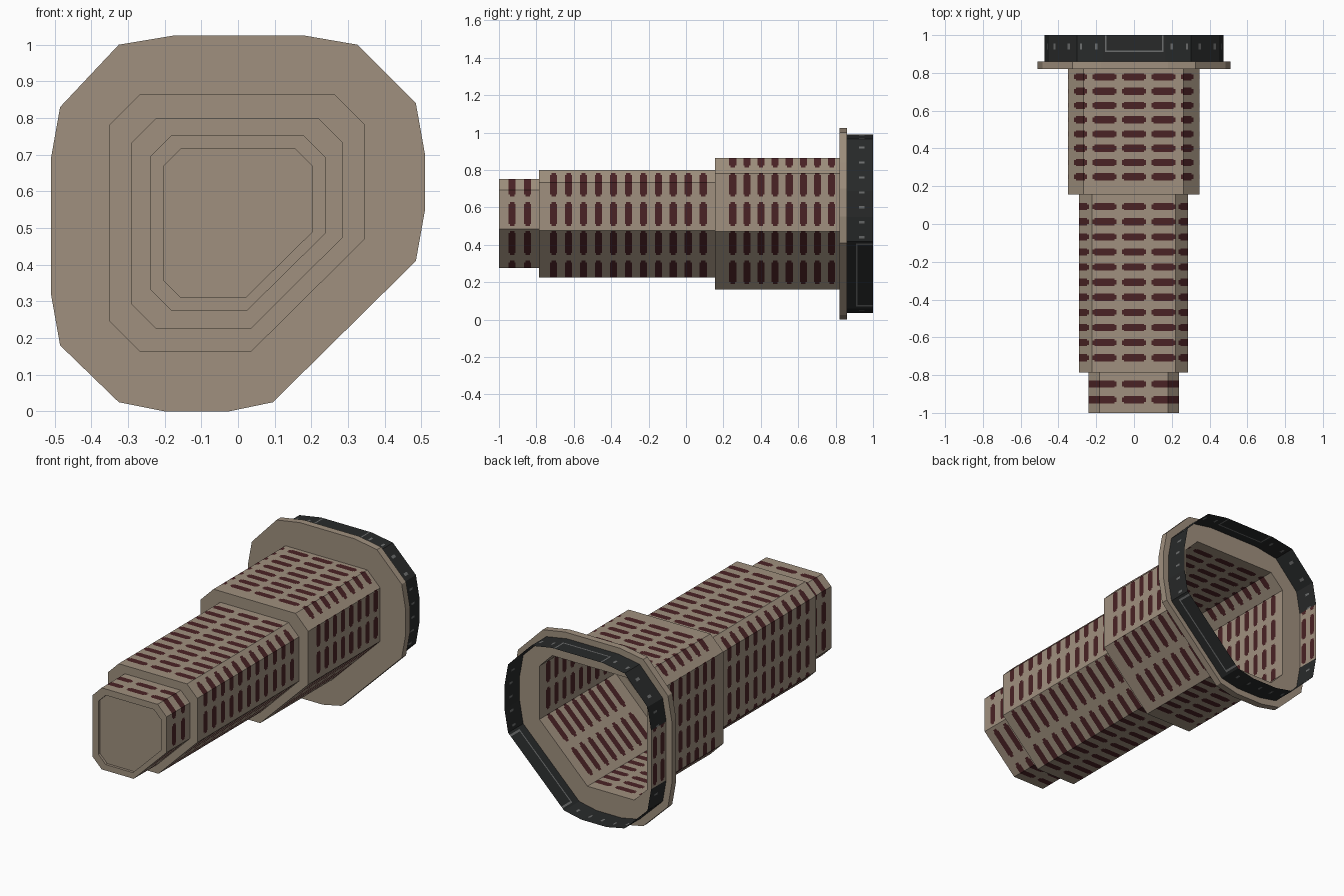
import bpy, bmesh

if "Cube" in bpy.data.objects:
    bpy.data.objects.remove(bpy.data.objects["Cube"])


def material(name, rgb):
    m = bpy.data.materials.new(name)
    m.diffuse_color = (*rgb, 1)
    m.use_nodes = True
    m.node_tree.nodes["Principled BSDF"].inputs["Base Color"].default_value = m.diffuse_color
    return m


TAN = material("warm tan", (0.35, 0.28, 0.21))
MAROON = material("dark maroon", (0.068, 0.016, 0.018))
BLACK = material("charcoal", (0.021, 0.023, 0.023))
GREY = material("mid grey", (0.15, 0.155, 0.155))
MATS = [TAN, MAROON, BLACK, GREY]


def octagon(left, right, low, high, c, x_cut, z_cut):
    """Clockwise (from the front) outline with one big lower right cut."""
    return [(left + c, high), (right - c, high), (right, high - c), (right, z_cut),
            (x_cut, low), (left + c, low), (left, low + c), (left, high - c)]


CAP = octagon(-0.203, 0.203, 0.31, 0.715, 0.047, 0.02, 0.49)
SMALL = octagon(-0.24, 0.238, 0.275, 0.752, 0.058, 0.025, 0.485)
MIDDLE = octagon(-0.29, 0.286, 0.225, 0.80, 0.067, 0.035, 0.475)
LARGE = octagon(-0.35, 0.346, 0.162, 0.865, 0.083, 0.035, 0.47)
FLANGE = [(-0.325, 1.0), (-0.175, 1.025), (0.18, 1.025), (0.325, 1.0),
          (0.485, 0.84), (0.51, 0.70), (0.51, 0.55), (0.485, 0.41),
          (0.095, 0.025), (-0.025, 0), (-0.2, 0), (-0.325, 0.025),
          (-0.485, 0.18), (-0.51, 0.32), (-0.51, 0.69), (-0.485, 0.83)]
COLLAR = [(x * 0.93, 0.513 + (z - 0.513) * 0.93) for x, z in FLANGE]


def face(bm, pts, mat=0):
    unique = list(dict.fromkeys(pts))
    bm.faces.new([bm.verts.new(p) for p in unique]).material_index = mat


def ring(bm, outer, inner, y, back=False):
    """Flat annulus between two outlines with equal point counts."""
    n = len(outer)
    for i in range(n):
        j = (i + 1) % n
        pts = [(a, y, b) for a, b in (outer[i], inner[i], inner[j], outer[j])]
        face(bm, pts[::-1] if back else pts)


def panel(bm, p, q, y0, y1, y_cuts=(), u_cuts=(), rule=lambda u, y: 0):
    """One wall facet, cut into cells and coloured by rule(u, y)."""
    k = 0 if abs(q[0] - p[0]) > 1.2 * abs(q[1] - p[1]) else 1
    ts = sorted(t for t in ((u - p[k]) / (q[k] - p[k]) for u in u_cuts)
                if 0.002 < t < 0.998)
    ts = [0] + ts + [1]
    ys = [y0] + sorted(y for y in y_cuts if y0 < y < y1) + [y1]

    def at(t, y):
        return (p[0] + (q[0] - p[0]) * t, y, p[1] + (q[1] - p[1]) * t)

    for a, b in zip(ts, ts[1:]):
        u = p[k] + (q[k] - p[k]) * (a + b) / 2
        for c, d in zip(ys, ys[1:]):
            face(bm, [at(a, c), at(b, c), at(b, d), at(a, d)], rule(u, (c + d) / 2))


def slotted(bm, p, q, y0, y1, rows):
    """Wall facet with rows of maroon slots with clipped corners."""
    k = 0 if abs(q[0] - p[0]) > 1.2 * abs(q[1] - p[1]) else 1
    base = 0.0 if k == 0 else 0.565
    mids = [base + 0.156 * i for i in range(-4, 5)]
    y_cuts = [r + s for r in rows for s in (-0.019, -0.012, 0.012, 0.019)]
    u_cuts = [m + s for m in mids for s in (-0.0635, -0.053, 0.053, 0.0635)]

    def rule(u, y):
        du = min(abs(u - m) for m in mids)
        dy = min(abs(y - r) for r in rows)
        return int(du < 0.0635 and dy < 0.019 and (du < 0.053 or dy < 0.012))

    panel(bm, p, q, y0, y1, y_cuts, u_cuts, rule)


def edges(profile):
    return zip(profile, profile[1:] + profile[:1])


def finish(bm, name):
    bmesh.ops.remove_doubles(bm, verts=bm.verts, dist=0.0002)
    me = bpy.data.meshes.new(name)
    bm.to_mesh(me)
    bm.free()
    for m in MATS:
        me.materials.append(m)
    bpy.context.collection.objects.link(bpy.data.objects.new(name, me))


def tube(name, profile, y0, y1, rows, inner):
    bm = bmesh.new()
    for p, q in edges(profile):
        slotted(bm, p, q, y0, y1, rows)
    ring(bm, profile, inner, y0)
    finish(bm, name)


# Three telescoping hollow tube sections
tube("front_tube", SMALL, -1.0, -0.785, [-0.93, -0.847], CAP)
tube("middle_tube", MIDDLE, -0.785, 0.155, [-0.708 + 0.08 * i for i in range(11)], SMALL)
tube("rear_tube", LARGE, 0.155, 0.86, [0.25 + 0.0755 * i for i in range(8)], MIDDLE)

# Slightly recessed end cap
bm = bmesh.new()
for p, q in edges(CAP):
    panel(bm, q, p, -1.0, -0.985)
face(bm, [(x, -0.985, z) for x, z in CAP[::-1]])
finish(bm, "end_cap")

# Wide flange plate with the tube opening through it
bm = bmesh.new()
opening = [pt for pt in LARGE for _ in range(2)]
for p, q in edges(FLANGE):
    panel(bm, p, q, 0.82, 0.86)
ring(bm, FLANGE, opening, 0.82)
ring(bm, FLANGE, opening, 0.86, back=True)
finish(bm, "flange")

# Open dark collar with grey marks; its left wall repeats the slotted tan panel
bm = bmesh.new()
for i, (p, q) in enumerate(edges(COLLAR)):
    if i == 13:
        slotted(bm, p, q, 0.86, 1.0, [0.895, 0.965])
    elif i in (1, 7):
        # long facets: thin grey outline
        k = 0 if i == 1 else 1
        lo, hi = sorted((p[k], q[k]))
        lo, hi = lo + 0.01, hi - 0.01
        panel(bm, p, q, 0.86, 1.0, [0.91, 0.918], [lo, lo + 0.008, hi - 0.008, hi],
              lambda u, y: 3 if lo < u < hi and y > 0.91 and
              (y < 0.918 or u < lo + 0.008 or u > hi - 0.008) else 2)
    else:
        # other facets: small grey dots
        mids = [0.04 + 0.08 * n for n in range(-7, 14)]
        panel(bm, p, q, 0.86, 1.0, [0.925, 0.955],
              [m + s for m in mids for s in (-0.006, 0.006)],
              lambda u, y: 3 if 0.925 < y < 0.955 and
              min(abs(u - m) for m in mids) < 0.006 else 2)
finish(bm, "rear_collar")
